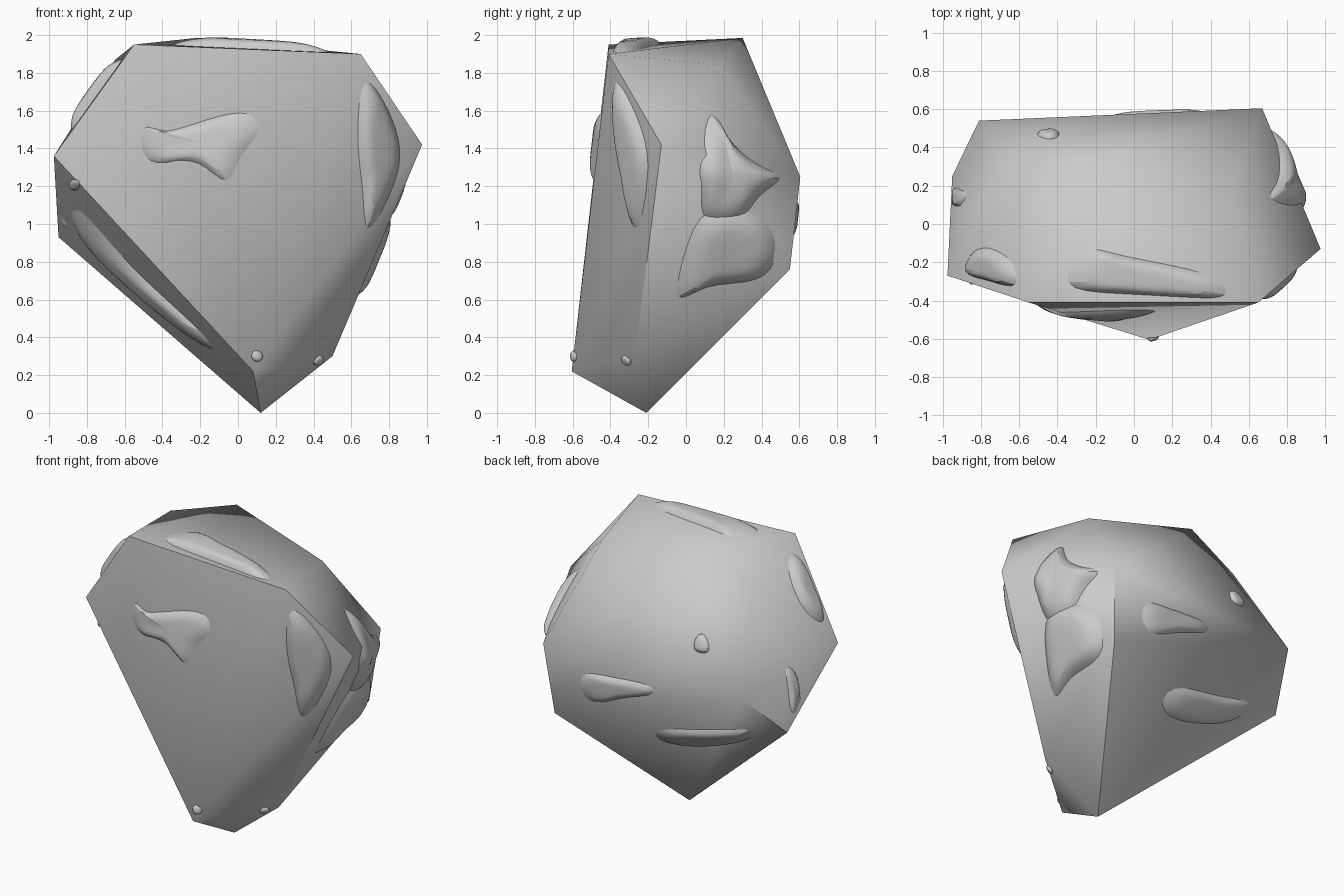
import bpy, bmesh
from mathutils import Vector
from mathutils.bvhtree import BVHTree

if "Cube" in bpy.data.objects:
    bpy.data.objects.remove(bpy.data.objects["Cube"])

# Main boulder: convex hull of its corner points
corners = [(-.55, -.41, 1.95), (.65, -.41, 1.90), (.975, -.13, 1.42), (.50, -.27, .30),
           (.12, -.21, .0), (.08, -.605, .22), (-.975, -.27, 1.36), (-.95, .25, .93),
           (-.81, .54, 1.23), (-.22, .30, 1.985), (.67, .605, 1.25), (.62, .55, .76),
           (.52, .18, 1.84), (-.65, .19, 1.87)]


def add_object(name, bm, angle):
    bmesh.ops.recalc_face_normals(bm, faces=bm.faces)
    mesh = bpy.data.meshes.new(name)
    bm.to_mesh(mesh)
    ob = bpy.data.objects.new(name, mesh)
    bpy.context.collection.objects.link(ob)
    bpy.ops.object.select_all(action='DESELECT')
    bpy.context.view_layer.objects.active = ob
    ob.select_set(True)
    bpy.ops.object.shade_smooth_by_angle(angle=angle)
    return ob


bm = bmesh.new()
for c in corners:
    bm.verts.new(c)
bmesh.ops.convex_hull(bm, input=bm.verts[:])
bmesh.ops.recalc_face_normals(bm, faces=bm.faces)
tree = BVHTree.FromBMesh(bm)
add_object("boulder", bm, 0.87)
bm.free()

# Each view maps a flat outline to 3D, with the direction of projection onto the boulder
views = {
    'front': (lambda a, b: Vector((a, -.3, b)), Vector((0, 1, 0))),
    'back': (lambda a, b: Vector((a, .4, b)), Vector((0, -1, 0))),
    'right': (lambda a, b: Vector((.7, a, b)), Vector((-1, 0, 0))),
    'left': (lambda a, b: Vector((-.8, a, b)), Vector((1, 0, 0))),
    'top': (lambda a, b: Vector((a, b, 1.8)), Vector((0, 0, -1))),
}


def lump(name, view, height, outline):
    """Raised soft patch: sunken rim, lifted inner ring, lifted centre."""
    place, d = views[view]

    def on_surface(p, lift):
        q = place(*p)
        hit, n, _, _ = tree.ray_cast(q - d * 3, d)
        if hit is None:
            hit, n, _, _ = tree.find_nearest(q)
        return hit + n * lift

    count = len(outline)
    ca = sum(p[0] for p in outline) / count
    cb = sum(p[1] for p in outline) / count
    b = bmesh.new()
    rings = []
    for s, lift in ((1.14, -.015), (.78, height)):
        rings.append([b.verts.new(on_surface((ca + (x - ca) * s, cb + (y - cb) * s), lift))
                      for x, y in outline])
    top = b.verts.new(on_surface((ca, cb), height))
    for i in range(count):
        j = (i + 1) % count
        b.faces.new((rings[0][i], rings[0][j], rings[1][j], rings[1][i]))
        b.faces.new((rings[1][i], rings[1][j], top))
    ob = add_object(name, b, 1.2)
    b.free()
    m = ob.modifiers.new("soften", 'SUBSURF')
    m.levels = m.render_levels = 2


# Front patches
lump("front_patch", 'front', .032, [(-.5, 1.55), (-.42, 1.47), (-.15, 1.56), (.07, 1.61), (.13, 1.48),
                                    (0, 1.38), (-.05, 1.17), (-.2, 1.36), (-.4, 1.3), (-.52, 1.36)])
lump("front_right_ridge", 'front', .05, [(.65, 1.77), (.74, 1.77), (.82, 1.55), (.87, 1.35), (.8, 1.15),
                                         (.66, .9), (.67, 1.2), (.63, 1.4)])
lump("lower_left_ridge", 'front', .035, [(-.93, 1.1), (-.6, .78), (-.12, .38), (-.12, .31), (-.3, .44),
                                         (-.6, .69), (-.9, .97)])
# Pebbles
for i, (x, z) in enumerate([(.1, .3), (.43, .27), (-.86, 1.21)]):
    r = .05
    lump("pebble_%d" % i, 'front', .02, [(x - r, z), (x, z - r), (x + r, z), (x, z + r)])
# Top patches
lump("top_ridge", 'top', .045, [(-.4, -.34), (-.24, -.1), (-.12, -.17), (.45, -.25), (.5, -.39),
                                (.35, -.4), (-.1, -.36)])
lump("top_left_patch", 'top', .05, [(-.88, -.2), (-.8, -.1), (-.63, -.18), (-.6, -.35), (-.75, -.29),
                                    (-.88, -.27)])
# Side patches
lump("right_upper_patch", 'right', .06, [(.14, 1.64), (.2, 1.45), (.36, 1.31), (.54, 1.25), (.36, 1.17),
                                         (.3, 1.0), (.08, 1.0), (.09, 1.2), (.05, 1.35)])
lump("right_lower_patch", 'right', .06, [(.1, 1.1), (.32, 1.08), (.47, .95), (.47, .78), (.35, .69),
                                         (.1, .7), (-.06, .56), (0, .85)])
lump("left_patch", 'left', .025, [(.18, 1.36), (.08, 1.3), (.1, 1.15), (.06, 1.0), (.12, .95),
                                  (.21, 1.0), (.17, 1.2)])
# Back patches
lump("back_patch", 'back', .03, [(.43, 1.0), (.38, 1.13), (.2, 1.13), (-.15, 1.17), (-.15, 1.08),
                                 (.1, 1.02), (.33, .88)])
lump("back_chip", 'back', .025, [(-.37, 1.45), (-.42, 1.6), (-.54, 1.46), (-.45, 1.43)])
lump("lower_back_ridge", 'back', .035, [(-.76, .94), (-.4, .82), (.02, .76), (.02, .58), (-.35, .66),
                                        (-.65, .78)])
